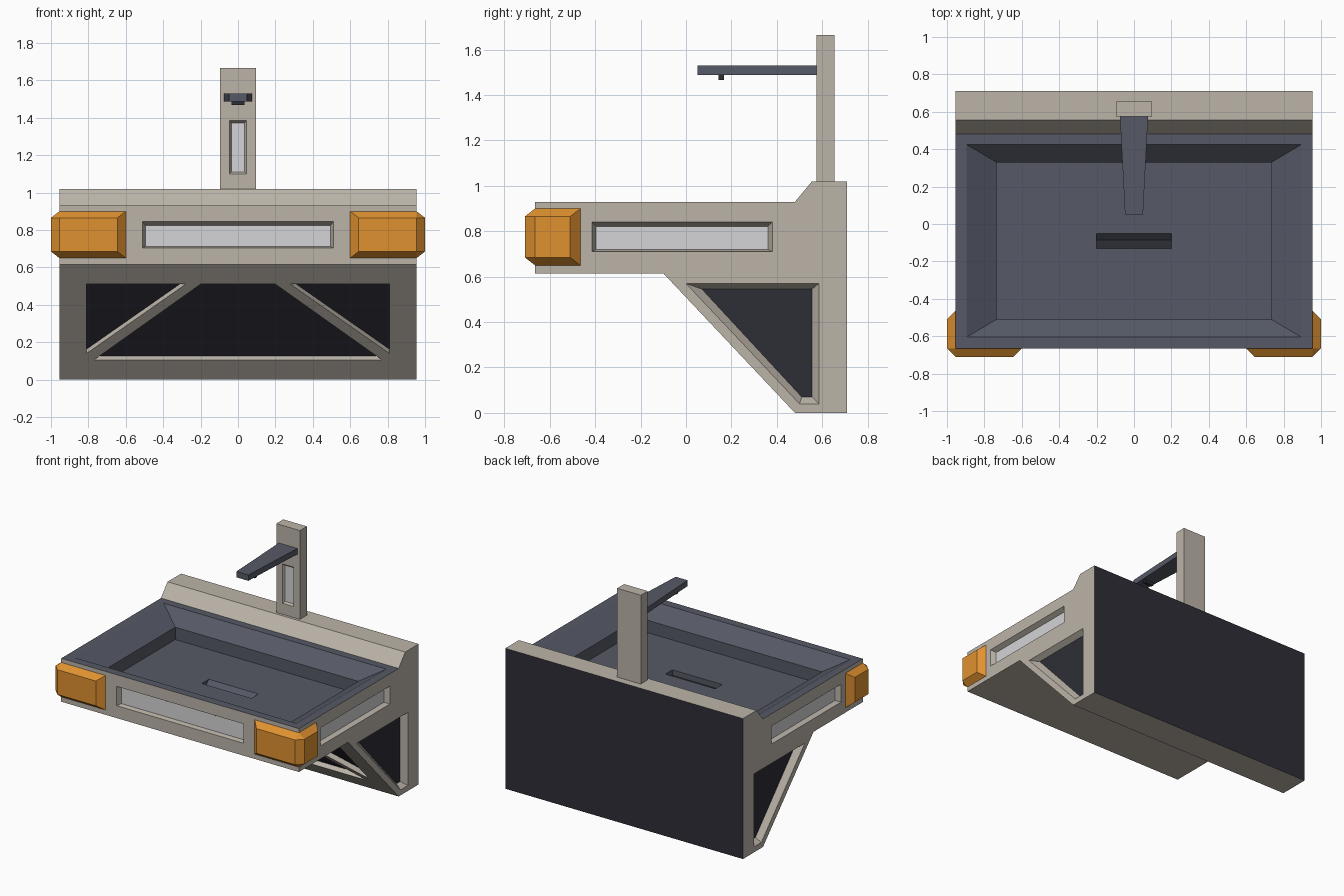
import bpy, bmesh
from mathutils import Vector, geometry

if "Cube" in bpy.data.objects:
    bpy.data.objects.remove(bpy.data.objects["Cube"])

COLOURS = {
    "warm_beige": (0.50, 0.455, 0.395),
    "slate_blue": (0.093, 0.102, 0.133),
    "dark_panel": (0.027, 0.027, 0.037),
    "light_grey": (0.66, 0.66, 0.68),
    "orange": (0.74, 0.285, 0.03),
}
BEIGE, SLATE, DARK, LIGHT, ORANGE = range(5)
MATS = []
for name, c in COLOURS.items():
    m = bpy.data.materials.new(name)
    m.diffuse_color = (*c, 1)
    m.use_nodes = True
    m.node_tree.nodes["Principled BSDF"].inputs["Base Color"].default_value = m.diffuse_color
    MATS.append(m)


class Part:
    """Collects faces for one closed object."""
    def __init__(self, name):
        self.name, self.bm = name, bmesh.new()

    def face(self, pts, mat):
        f = self.bm.faces.new([self.bm.verts.new(p) for p in pts])
        f.material_index = mat

    def ring(self, a, b, mat):
        for i in range(len(a)):
            j = (i + 1) % len(a)
            self.face([a[i], a[j], b[j], b[i]], mat)

    def panel(self, outer, mat, recesses):
        """Flat face with recessed plates: (rim loop, plate loop, wall mat, plate mat)."""
        edges = []
        for loop in [outer] + [r[0] for r in recesses]:
            vs = [self.bm.verts.new(p) for p in loop]
            edges += [self.bm.edges.new((vs[i - 1], vs[i])) for i in range(len(vs))]
        n = geometry.normal([Vector(p) for p in outer])
        res = bmesh.ops.triangle_fill(self.bm, use_beauty=True, edges=edges, normal=n)
        for g in res["geom"]:
            if isinstance(g, bmesh.types.BMFace):
                g.material_index = mat
        for rim, plate, wall_mat, plate_mat in recesses:
            self.ring(rim, plate, wall_mat)
            self.face(plate, plate_mat)

    def finish(self):
        bmesh.ops.remove_doubles(self.bm, verts=self.bm.verts, dist=0.0005)
        bmesh.ops.recalc_face_normals(self.bm, faces=self.bm.faces)
        me = bpy.data.meshes.new(self.name)
        self.bm.to_mesh(me)
        self.bm.free()
        for m in MATS:
            me.materials.append(m)
        ob = bpy.data.objects.new(self.name, me)
        bpy.context.collection.objects.link(ob)


def rect(a0, a1, b0, b1):
    return [(a0, b0), (a1, b0), (a1, b1), (a0, b1)]


def xz(loop, y):
    return [(a, y, b) for a, b in loop]


def yz(loop, x):
    return [(x, a, b) for a, b in loop]


def xy(loop, z):
    return [(a, b, z) for a, b in loop]


# ---- Sink body ----
W = 0.955
profile = [(-0.665, 0.615), (-0.665, 0.93), (0.48, 0.93), (0.555, 1.02),
           (0.71, 1.02), (0.71, 0), (0.48, 0), (-0.10, 0.615)]
body = Part("sink_body")

# sides with a light window and a dark triangular panel
win_o, win_i = rect(-0.415, 0.38, 0.71, 0.84), rect(-0.397, 0.362, 0.72, 0.822)
tri_o = [(0.0, 0.57), (0.585, 0.57), (0.585, 0.04), (0.50, 0.04)]
tri_i = [(0.07, 0.545), (0.555, 0.545), (0.555, 0.07), (0.51, 0.07)]
for s in (-1, 1):
    body.panel(yz(profile, s * W), BEIGE, [
        (yz(win_o, s * W), yz(win_i, s * (W - 0.035)), BEIGE, LIGHT),
        (yz(tri_o, s * W), yz(tri_i, s * (W - 0.04)), BEIGE, DARK)])

# front with a light window
body.panel(xz(rect(-W, W, 0.615, 0.93), -0.665), BEIGE, [
    (xz(rect(-0.51, 0.51, 0.705, 0.845), -0.665),
     xz(rect(-0.495, 0.495, 0.711, 0.825), -0.63), BEIGE, LIGHT)])


# sloping underside with three dark truss openings
def on_slope(loop, d=0.0):
    return [(x, 0.48 - z * 0.58 / 0.615 + d, z + d * 0.9) for x, z in loop]


openings = [[(-0.77, 0.105), (0.77, 0.105), (0.2, 0.51), (-0.2, 0.51)]]
for s in (-1, 1):
    openings.append([(s * 0.81, 0.14), (s * 0.81, 0.51), (s * 0.28, 0.51)])
body.panel(on_slope(rect(-W, W, 0, 0.615)), BEIGE,
           [(on_slope(o), on_slope(o, 0.025), BEIGE, DARK) for o in openings])

# remaining strips: ledge slope, ledge top, back, foot, basin underside
for i, mat in ((2, BEIGE), (3, BEIGE), (4, DARK), (5, BEIGE), (7, BEIGE)):
    (y0, z0), (y1, z1) = profile[i], profile[(i + 1) % 8]
    body.face([(-W, y0, z0), (W, y0, z0), (W, y1, z1), (-W, y1, z1)], mat)

# basin: rim, sloping wall, upright wall, floor with drain slot
opening, floor = rect(-0.895, 0.895, -0.605, 0.425), rect(-0.735, 0.735, -0.51, 0.33)
levels = [xy(rect(-W, W, -0.665, 0.48), 0.93), xy(opening, 0.93),
          xy(floor, 0.835), xy(floor, 0.745)]
for a, b in zip(levels, levels[1:]):
    body.ring(a, b, SLATE)
body.panel(levels[-1], SLATE, [
    (xy(rect(-0.2, 0.2, -0.13, -0.05), 0.745),
     xy(rect(-0.2, 0.2, -0.13, -0.085), 0.705), SLATE, DARK)])
body.finish()

# ---- Orange corner bumpers ----
for s, side in ((-1, "left"), (1, "right")):
    p = Part(side + "_corner_bumper")
    inner = [(s * 0.6, -0.665), (s * W, -0.665), (s * W, -0.465)]
    outer = [(s * 0.645, -0.71), (s * W, -0.71), (s * 1.0, -0.665), (s * 1.0, -0.51)]
    il, iu, ol, ou = xy(inner, 0.65), xy(inner, 0.90), xy(outer, 0.685), xy(outer, 0.865)
    for i, o in ((il, ol), (iu, ou)):          # bottom and top chamfers
        p.face([i[0], i[1], o[1], o[0]], ORANGE)
        p.face([i[1], o[2], o[1]], ORANGE)
        p.face([i[1], i[2], o[3], o[2]], ORANGE)
    lo, up = [il[0]] + ol + [il[2], il[1]], [iu[0]] + ou + [iu[2], iu[1]]
    p.ring(lo, up, ORANGE)                     # upright faces
    p.finish()

# ---- Tap post with a light window ----
post = Part("tap_post")
foot = rect(-0.095, 0.095, 0.575, 0.655)
low, top = xy(foot, 1.02), xy(foot, 1.665)
for i in (1, 2, 3):
    j = (i + 1) % 4
    post.face([low[i], low[j], top[j], top[i]], BEIGE)
post.face(low, BEIGE)
post.face(top, BEIGE)
post.panel(xz(rect(-0.095, 0.095, 1.02, 1.665), 0.575), BEIGE, [
    (xz(rect(-0.045, 0.045, 1.10, 1.385), 0.575),
     xz(rect(-0.036, 0.036, 1.11, 1.373), 0.59), BEIGE, LIGHT)])
post.finish()


# ---- Tap arm and nozzle ----
def block(name, plan, z0, z1, mat):
    p = Part(name)
    a, b = xy(plan, z0), xy(plan, z1)
    p.ring(a, b, mat)
    p.face(a, mat)
    p.face(b, mat)
    p.finish()


block("tap_arm", [(-0.048, 0.05), (0.048, 0.05), (0.075, 0.58), (-0.075, 0.58)],
      1.488, 1.53, SLATE)
block("tap_nozzle", rect(-0.035, 0.035, 0.143, 0.167), 1.467, 1.49, DARK)
